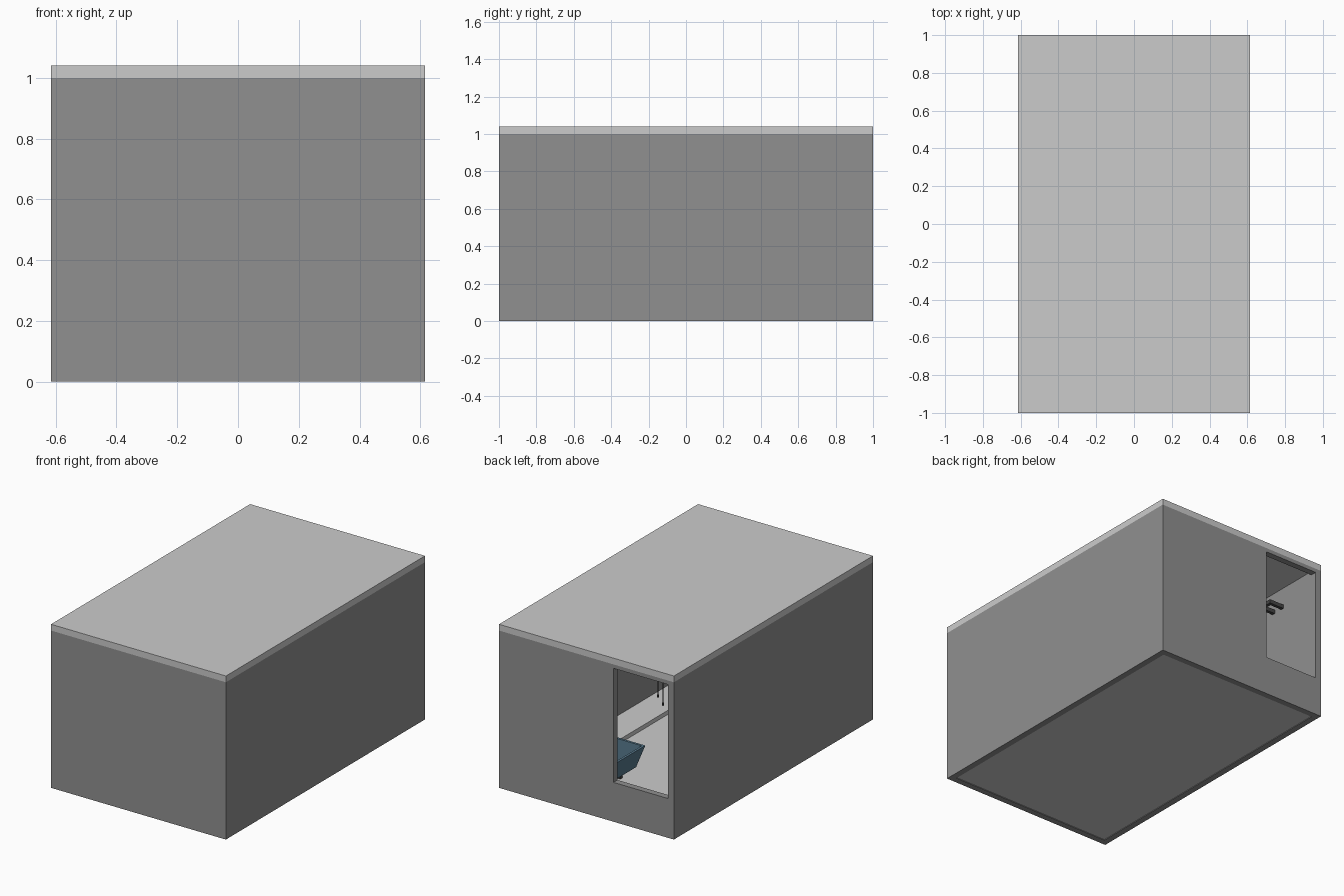
import bpy, bmesh
from mathutils import Vector

if "Cube" in bpy.data.objects:
    bpy.data.objects.remove(bpy.data.objects["Cube"])


def material(name, rgb):
    m = bpy.data.materials.new(name)
    m.diffuse_color = (*rgb, 1)
    m.use_nodes = True
    m.node_tree.nodes["Principled BSDF"].inputs["Base Color"].default_value = m.diffuse_color
    return m


WALL = material("wall_grey", (0.28, 0.28, 0.28))
DARK = material("dark_metal", (0.06, 0.06, 0.06))
BLUE = material("steel_blue", (0.10, 0.20, 0.28))


def finish(name, bm, mat=None):
    bmesh.ops.recalc_face_normals(bm, faces=bm.faces)
    me = bpy.data.meshes.new(name)
    bm.to_mesh(me)
    bm.free()
    ob = bpy.data.objects.new(name, me)
    bpy.context.collection.objects.link(ob)
    if mat:
        me.materials.append(mat)
    return ob


def box(name, x, y, z, mat=None):
    """Box from three (min, max) ranges."""
    bm = bmesh.new()
    bmesh.ops.create_cube(bm, size=1)
    r = (x, y, z)
    for v in bm.verts:
        v.co = Vector([sum(r[i]) / 2 + v.co[i] * (r[i][1] - r[i][0]) for i in range(3)])
    return finish(name, bm, mat)


def rod(name, x, y, z0, z1, radius, mat):
    bm = bmesh.new()
    bmesh.ops.create_cone(bm, cap_ends=True, segments=8, radius1=radius,
                          radius2=radius, depth=z1 - z0)
    bmesh.ops.translate(bm, vec=(x, y, (z0 + z1) / 2), verts=bm.verts)
    return finish(name, bm, mat)


W, L, T = 0.615, 1.0, 0.04
IX, IY = W - T, L - T

# Four walls, hollowed out and pierced by the window opening at the back
walls = box("walls", (-W, W), (-L, L), (0, 1), WALL)
cutters = [box("room_cutter", (-IX, IX), (-IY, IY), (-0.1, 1.1)),
           box("window_cutter", (-0.574, -0.19), (0.9, 1.1), (0.25, 0.975))]
for c in cutters:
    c.hide_render = True
    c.hide_viewport = True
    m = walls.modifiers.new(c.name, 'BOOLEAN')
    m.object = c
    m.operation = 'DIFFERENCE'
    m.solver = 'EXACT'

# Roof slab and floor
box("roof", (-W, W), (-L, L), (1, 1.04))
box("floor_left", (-IX, 0.105), (-IY, IY), (0.004, 0.01))
box("floor_right", (0.105, IX), (-IY, IY), (0.004, 0.01))

# Low raised strip along the right wall
box("raised_strip", (0.38, IX), (-IY, IY), (0.01, 0.036), WALL).data.materials.clear()

# Flared blue tub standing on four legs
bm = bmesh.new()


def ring(x0, x1, y0, y1, z):
    return [bm.verts.new(p) for p in ((x0, y0, z), (x1, y0, z), (x1, y1, z), (x0, y1, z))]


loops = [ring(0.05, 0.27, 0.43, 0.68, 0.065), ring(-0.015, 0.33, 0.43, 0.74, 0.22),
         ring(0.0, 0.315, 0.445, 0.725, 0.22), ring(0.065, 0.255, 0.445, 0.665, 0.08)]
for a, b in zip(loops, loops[1:]):
    for i in range(4):
        j = (i + 1) % 4
        bm.faces.new((a[i], a[j], b[j], b[i]))
bm.faces.new(loops[0])
bm.faces.new(loops[-1])
finish("tub", bm, BLUE)
for i, (x, y) in enumerate(((0.11, 0.51), (0.23, 0.51), (0.11, 0.65), (0.23, 0.65))):
    box(f"tub_leg_{i}", (x - 0.012, x + 0.012), (y - 0.012, y + 0.012), (0.01, 0.07), DARK)

# Two thin cords hanging from the ceiling, each with a small end
for i, (y, z) in enumerate(((0.446, 0.563), (0.395, 0.492))):
    rod(f"cord_{i}", -0.115, y, z, 1.0, 0.003, DARK)
    rod(f"cord_end_{i}", -0.115, y, z - 0.004, z + 0.012, 0.006, DARK)

# Small open bracket on the left wall
for i, y in enumerate((0.60, 0.68)):
    box(f"bracket_arm_{i}", (-IX, -0.49), (y, y + 0.02), (0.86, 0.885), DARK)
box("bracket_bar", (-0.49, -0.47), (0.60, 0.70), (0.86, 0.885), DARK)
